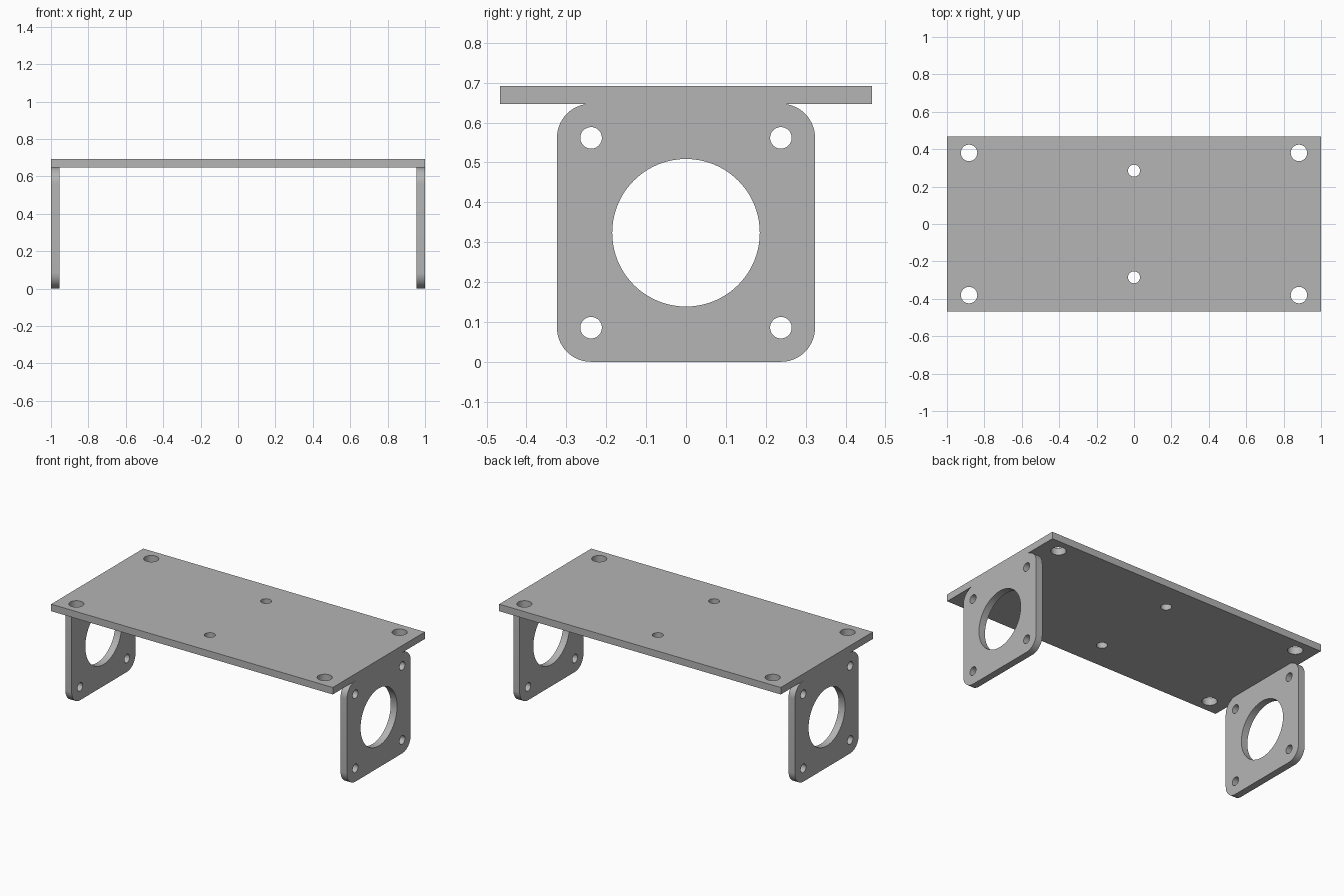
import bpy, bmesh
from math import sin, cos, pi, radians
from mathutils import Matrix, Vector

cube = bpy.data.objects.get("Cube")
if cube:
    bpy.data.objects.remove(cube, do_unlink=True)

GREY = (0.46, 0.46, 0.46, 1)
metal = bpy.data.materials.new("grey metal")
metal.use_nodes = True
metal.diffuse_color = GREY
metal.node_tree.nodes["Principled BSDF"].inputs["Base Color"].default_value = GREY

THICK = 0.045
LEG = 0.322        # half the side of a square bracket
DECK_Z = 2 * LEG + 0.003


def arc(cx, cy, r, start, sweep, n):
    return [(cx + r * cos(start + sweep * i / n), cy + r * sin(start + sweep * i / n))
            for i in range(n + 1)]


def circle(cx, cy, r, n=48):
    return arc(cx, cy, r, 0, 2 * pi, n)[:-1]


def rounded_square(half, r):
    c = half - r
    corners = [(c, c), (-c, c), (-c, -c), (c, -c)]
    return [p for i, (x, y) in enumerate(corners)
            for p in arc(x, y, r, i * pi / 2, pi / 2, 14)]


def four(x, y, r):
    return [circle(sx * x, sy * y, r) for sx in (-1, 1) for sy in (-1, 1)]


def plate(name, loops, matrix):
    """Fill an outline with holes, extrude it and place it."""
    bm = bmesh.new()
    for loop in loops:
        verts = [bm.verts.new((x, y, 0)) for x, y in loop]
        for a, b in zip(verts, verts[1:] + verts[:1]):
            bm.edges.new((a, b))
    bmesh.ops.triangle_fill(bm, edges=bm.edges[:], use_beauty=True, normal=(0, 0, 1))
    top = bmesh.ops.extrude_face_region(bm, geom=bm.faces[:])["geom"]
    bmesh.ops.translate(bm, vec=Vector((0, 0, THICK)),
                        verts=[v for v in top if isinstance(v, bmesh.types.BMVert)])
    bmesh.ops.transform(bm, matrix=matrix, verts=bm.verts[:])
    bmesh.ops.recalc_face_normals(bm, faces=bm.faces[:])
    mesh = bpy.data.meshes.new(name)
    bm.to_mesh(mesh)
    bm.free()
    mesh.materials.append(metal)
    obj = bpy.data.objects.new(name, mesh)
    bpy.context.collection.objects.link(obj)
    bpy.ops.object.select_all(action="DESELECT")
    obj.select_set(True)
    bpy.context.view_layer.objects.active = obj
    bpy.ops.object.shade_smooth_by_angle(angle=radians(30))


# Top deck with corner and centre holes
deck = [(-1, -0.467), (1, -0.467), (1, 0.467), (-1, 0.467)]
plate("top_plate",
      [deck, *four(0.882, 0.38, 0.044), circle(0, 0.285, 0.032), circle(0, -0.285, 0.032)],
      Matrix.Translation((0, 0, DECK_Z)))

# Motor brackets at both ends, their tops meeting the deck
bracket = [rounded_square(LEG + 0.0015, 0.085), circle(0, 0, 0.185, 80),
           *four(0.238, 0.238, 0.027)]
upright = Matrix(((0, 0, 1, 0), (1, 0, 0, 0), (0, 1, 0, 0), (0, 0, 0, 1)))
for name, x in (("left_bracket", 1 - THICK), ("right_bracket", -1)):
    plate(name, bracket, Matrix.Translation((x, 0, DECK_Z / 2)) @ upright)
